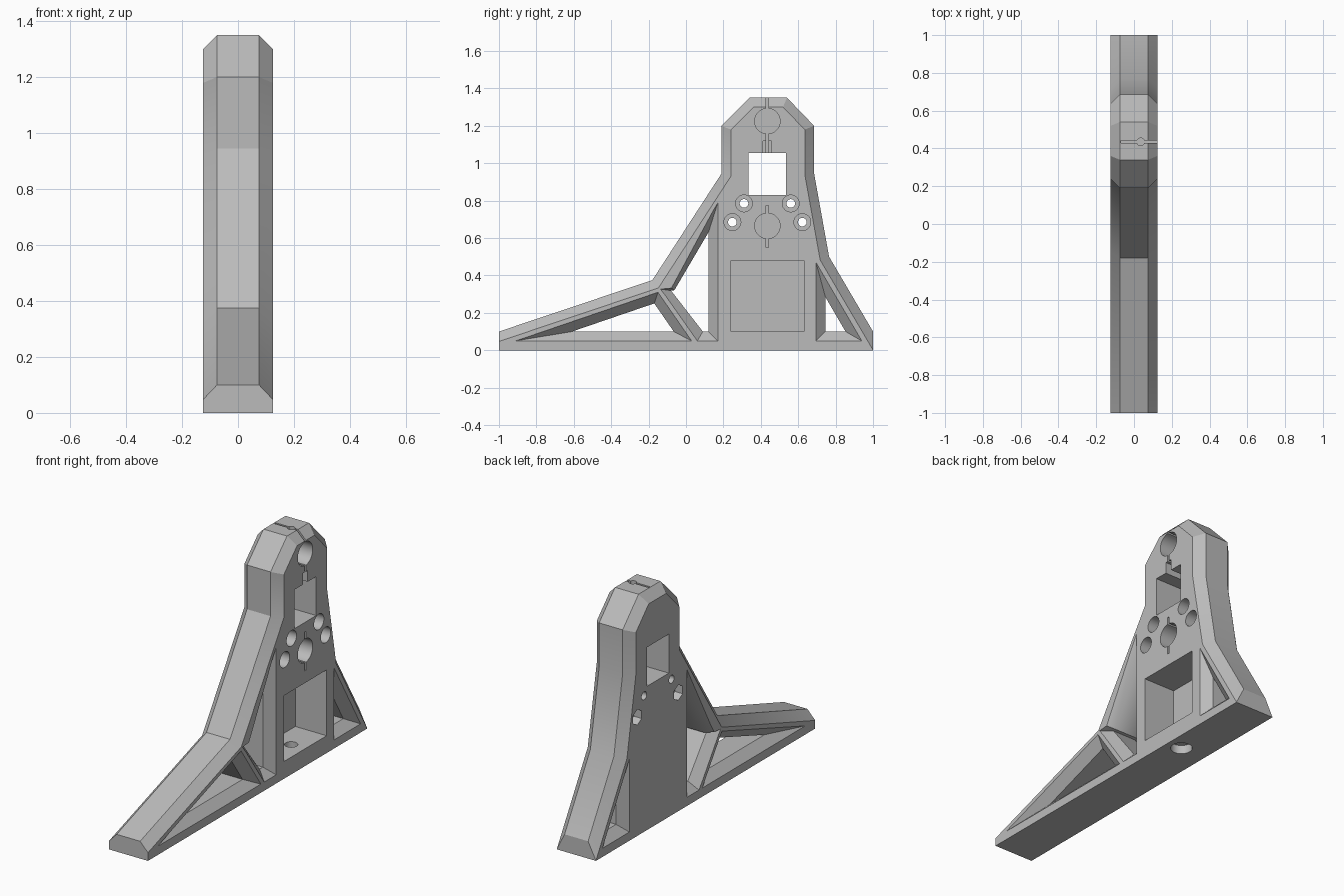
import bpy, bmesh, math
from mathutils import Vector

cube = bpy.data.objects.get("Cube")
if cube:
    bpy.data.objects.remove(cube, do_unlink=True)

grey = bpy.data.materials.new("plain grey")
grey.use_nodes = True
GREY = (0.5, 0.5, 0.5, 1)
grey.diffuse_color = GREY
grey.node_tree.nodes["Principled BSDF"].inputs["Base Color"].default_value = GREY

HALF, BEVEL = 0.125, 0.05
MID_Y = 0.435


def inset(poly, dists):
    """Move every edge of a clockwise (y, z) outline inward and mitre the corners."""
    pts = [Vector(p) for p in poly]
    n = len(pts)
    if not isinstance(dists, list):
        dists = [dists] * n
    out = []
    for i in range(n):
        a = (pts[i] - pts[i - 1]).normalized()
        b = (pts[(i + 1) % n] - pts[i]).normalized()
        na, nb = Vector((a.y, -a.x)), Vector((b.y, -b.x))
        da, db = dists[i - 1], dists[i]
        det = na.x * nb.y - na.y * nb.x
        out.append(pts[i] + Vector(((da * nb.y - db * na.y) / det,
                                    (na.x * db - nb.x * da) / det)))
    return out


def loft(name, sections):
    """Skin a closed solid through (x, outline) sections."""
    bm = bmesh.new()
    rings = [[bm.verts.new((x, p[0], p[1])) for p in poly] for x, poly in sections]
    n = len(rings[0])
    for r, s in zip(rings, rings[1:]):
        for i in range(n):
            j = (i + 1) % n
            bm.faces.new((r[i], r[j], s[j], s[i]))
    bm.faces.new(rings[0])
    bm.faces.new(rings[-1])
    bmesh.ops.recalc_face_normals(bm, faces=bm.faces[:])
    mesh = bpy.data.meshes.new(name)
    bm.to_mesh(mesh)
    bm.free()
    ob = bpy.data.objects.new(name, mesh)
    bpy.context.collection.objects.link(ob)
    ob.data.materials.append(grey)
    return ob


def circle(y, z, r, n=40):
    return [(y + r * math.sin(math.tau * i / n), z + r * math.cos(math.tau * i / n))
            for i in range(n)]


def rect(y0, y1, z0, z1):
    return [(y0, z0), (y0, z1), (y1, z1), (y1, z0)]


# Stand body: side outline with its upper edges bevelled on both faces
outline = [(-1, 0), (-1, 0.1), (-0.18, 0.375), (0.19, 0.945), (0.19, 1.2), (0.34, 1.35),
           (0.54, 1.35), (0.685, 1.2), (0.685, 0.945), (0.765, 0.5), (1, 0.1), (1, 0)]
edge_bevels = [0] + [BEVEL] * 9 + [0, 0]
side = inset(outline, edge_bevels)
inner = HALF - BEVEL
body = loft("stand_body", [(-HALF, side), (-inner, outline), (inner, outline), (HALF, side)])


def cut(cutter):
    cutter.hide_render = True
    mod = body.modifiers.new("cut", "BOOLEAN")
    mod.operation, mod.solver, mod.object = "DIFFERENCE", "EXACT", cutter
    bpy.context.view_layer.objects.active = body
    bpy.ops.object.modifier_apply(modifier=mod.name)
    bpy.data.objects.remove(cutter, do_unlink=True)


def cut_side(poly, x0, x1=0.2):
    cut(loft("cutter", [(x0, poly), (x1, poly)]))


def cut_down(y, r, z0, z1, x=0.035):
    ob = loft("cutter", [(z0, circle(x, y, r)), (z1, circle(x, y, r))])
    for v in ob.data.vertices:
        h, px, py = v.co
        v.co = (px, py, h)
    cut(ob)


# Truss windows, narrowing towards the middle of the thickness
windows = [
    [(-0.91, 0.05), (-0.15, 0.31), (0.03, 0.05)],
    [(0.06, 0.05), (-0.12, 0.32), (-0.07, 0.32), (0.17, 0.78), (0.17, 0.05)],
    [(0.695, 0.05), (0.695, 0.47), (0.94, 0.05)],
]
windows[1] = [(0.06, 0.05), (-0.13, 0.32), (-0.075, 0.325), (0.17, 0.78), (0.17, 0.05)]
for w in windows:
    wide, narrow = inset(w, -0.01), inset(w, BEVEL)
    e = HALF + 0.01
    if len(w) == 5:
        narrow = [(0.09, 0.1), (-0.08, 0.319), (-0.062, 0.321), (0.12, 0.63), (0.12, 0.1)]
    cut(loft("cutter", [(-e, wide), (-inner, narrow), (inner, narrow), (e, wide)]))

# Square opening and the large blind pocket
cut_side(rect(0.335, 0.535, 0.83, 1.055), -0.2)
cut_side(rect(0.24, 0.63, 0.1, 0.48), -inner)

# Upper clamp bore with its split, and the lower bore with its key slot
cut_side(circle(MID_Y, 1.225, 0.068), -inner)
cut_side(rect(MID_Y - 0.006, MID_Y + 0.006, 1.0, 1.4), -0.07)
cut_side(rect(MID_Y - 0.022, MID_Y + 0.022, 1.0, 1.12), 0.01)
cut_side(circle(MID_Y, 0.665, 0.068), -inner)
cut_side(rect(MID_Y - 0.006, MID_Y + 0.006, 0.55, 0.775), -0.07)

# Bolt holes with counterbores, the lower pair with nut recesses behind
for sign in (-1, 1):
    for dy, z, nut in ((0.125, 0.785, False), (0.187, 0.685, True)):
        y = MID_Y + sign * dy
        cut_side(circle(y, z, 0.023), -0.2)
        cut_side(circle(y, z, 0.045), 0.0)
        if nut:
            cut_side(circle(y, z, 0.045, 6), -0.2, -0.075)

# Vertical clamp screw hole and the counterbored mounting hole in the base
cut_down(MID_Y, 0.02, 1.0, 1.4)
cut_down(MID_Y, 0.035, -0.1, 0.2)
cut_down(MID_Y, 0.058, -0.1, 0.05)

bpy.ops.object.select_all(action="DESELECT")
body.select_set(True)
bpy.context.view_layer.objects.active = body
bpy.ops.object.shade_smooth_by_angle(angle=math.radians(30))
